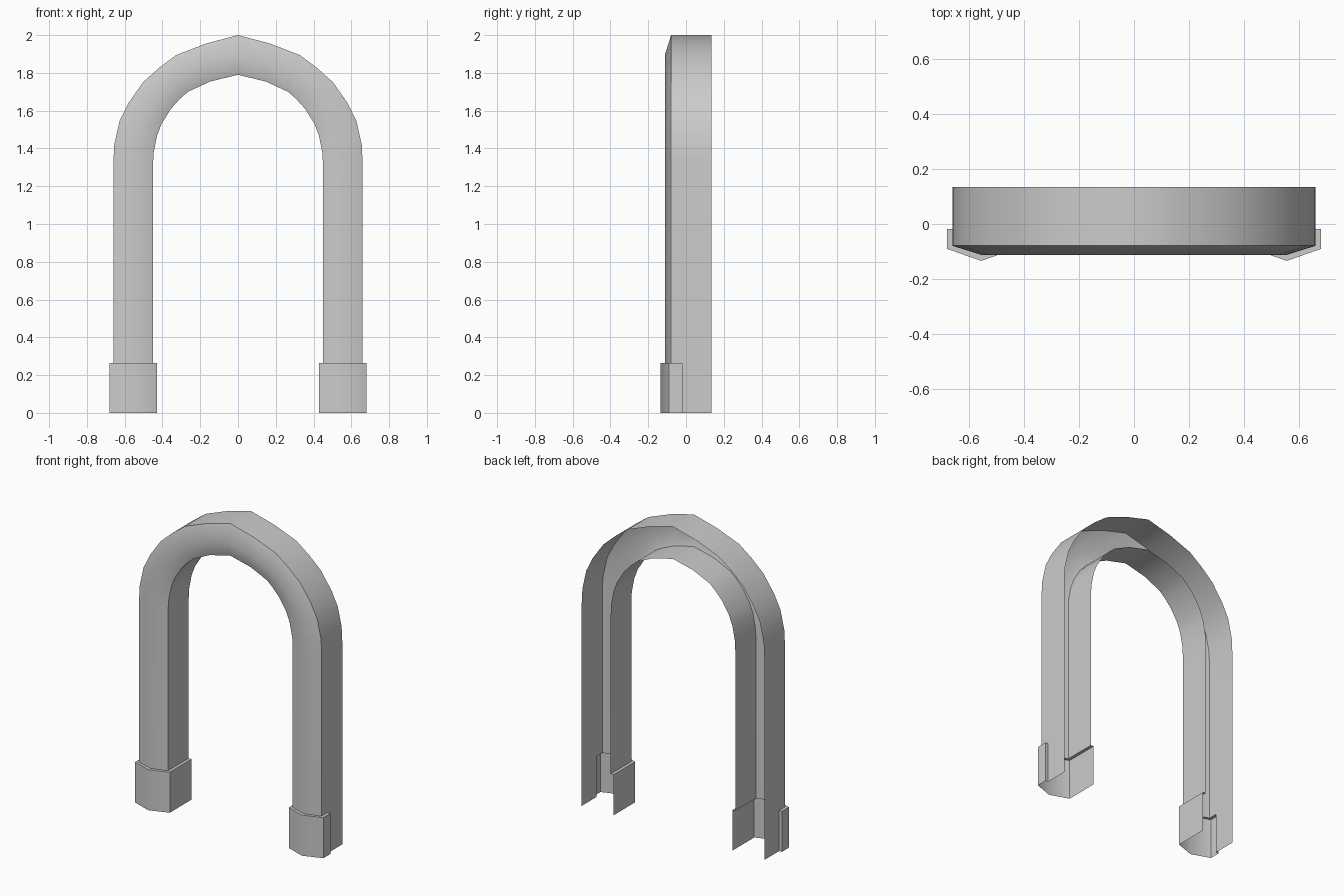
import bpy
import bmesh
import math

cube = bpy.data.objects.get("Cube")
if cube:
    bpy.data.objects.remove(cube, do_unlink=True)

GREY = (0.6, 0.6, 0.6, 1.0)
grey = bpy.data.materials.new("plain_grey")
grey.use_nodes = True
grey.diffuse_color = GREY
grey.node_tree.nodes["Principled BSDF"].inputs["Base Color"].default_value = GREY

# Depths shared by the parts
BACK, EDGE, RIDGE = 0.134, -0.079, -0.112
CUFF_EDGE, CUFF_RIDGE, CUFF_STOP = -0.09, -0.134, -0.018
CUFF_TOP = 0.265


def skin(name, rows, flip=False):
    """Join neighbouring rows of points with quads into an open shell."""
    bm = bmesh.new()
    grid = [[bm.verts.new(p) for p in row] for row in rows]
    for a, b in zip(grid, grid[1:]):
        for i in range(len(a) - 1):
            quad = [a[i], a[i + 1], b[i + 1], b[i]]
            bm.faces.new(quad[::-1] if flip else quad)
    mesh = bpy.data.meshes.new(name)
    bm.to_mesh(mesh)
    bm.free()
    mesh.materials.append(grey)
    mesh.polygons.foreach_set("use_smooth", [True] * len(mesh.polygons))
    mesh.set_sharp_from_angle(angle=math.radians(45))
    obj = bpy.data.objects.new(name, mesh)
    bpy.context.collection.objects.link(obj)
    return obj


# Arch: outer and inner outlines of one half, from cuff to apex
outer = [(0.66, CUFF_TOP), (0.66, 1.32), (0.655, 1.42), (0.627, 1.545), (0.58, 1.64),
         (0.503, 1.75), (0.42, 1.825), (0.328, 1.894), (0.17, 1.955), (0, 2.0)]
inner = [(0.45, CUFF_TOP), (0.45, 1.31), (0.447, 1.375), (0.429, 1.466), (0.405, 1.53),
         (0.355, 1.61), (0.31, 1.66), (0.265, 1.70), (0.148, 1.754), (0, 1.79)]


def section(o, i):
    """Channel section, open at the back, with a shallow ridge in front."""
    mid = ((o[0] + i[0]) / 2, (o[1] + i[1]) / 2)
    return [(p[0], y, p[1]) for p, y in
            ((o, BACK), (o, EDGE), (mid, RIDGE), (i, EDGE), (i, BACK))]


half = [section(o, i) for o, i in zip(outer, inner)]
other = [[(-x, y, z) for x, y, z in row] for row in half[-2::-1]]
skin("arch_channel", half + other, flip=True)

# Feet: outer wall running to the ground, and a cuff with a lip on top
for side, s in (("left", 1), ("right", -1)):
    skin(side + "_foot_wall",
         [[(s * 0.66, BACK, z), (s * 0.66, CUFF_STOP, z)] for z in (0, CUFF_TOP)],
         flip=s > 0)

    leg = [(0.66, CUFF_STOP), (0.66, EDGE), (0.555, RIDGE), (0.45, EDGE), (0.45, BACK)]
    cuff = [(0.68, CUFF_STOP), (0.68, CUFF_EDGE), (0.555, CUFF_RIDGE),
            (0.43, CUFF_EDGE), (0.43, BACK)]
    rows = [[(s * x, y, z) for x, y in outline]
            for outline, z in ((cuff, 0), (cuff, CUFF_TOP), (leg, CUFF_TOP))]
    skin(side + "_cuff", rows, flip=s > 0)

    # Narrow strip closing the cuff against the foot wall
    skin(side + "_cuff_return",
         [[(s * x, CUFF_STOP, z) for x in (0.66, 0.68)] for z in (0, CUFF_TOP)],
         flip=s > 0)
